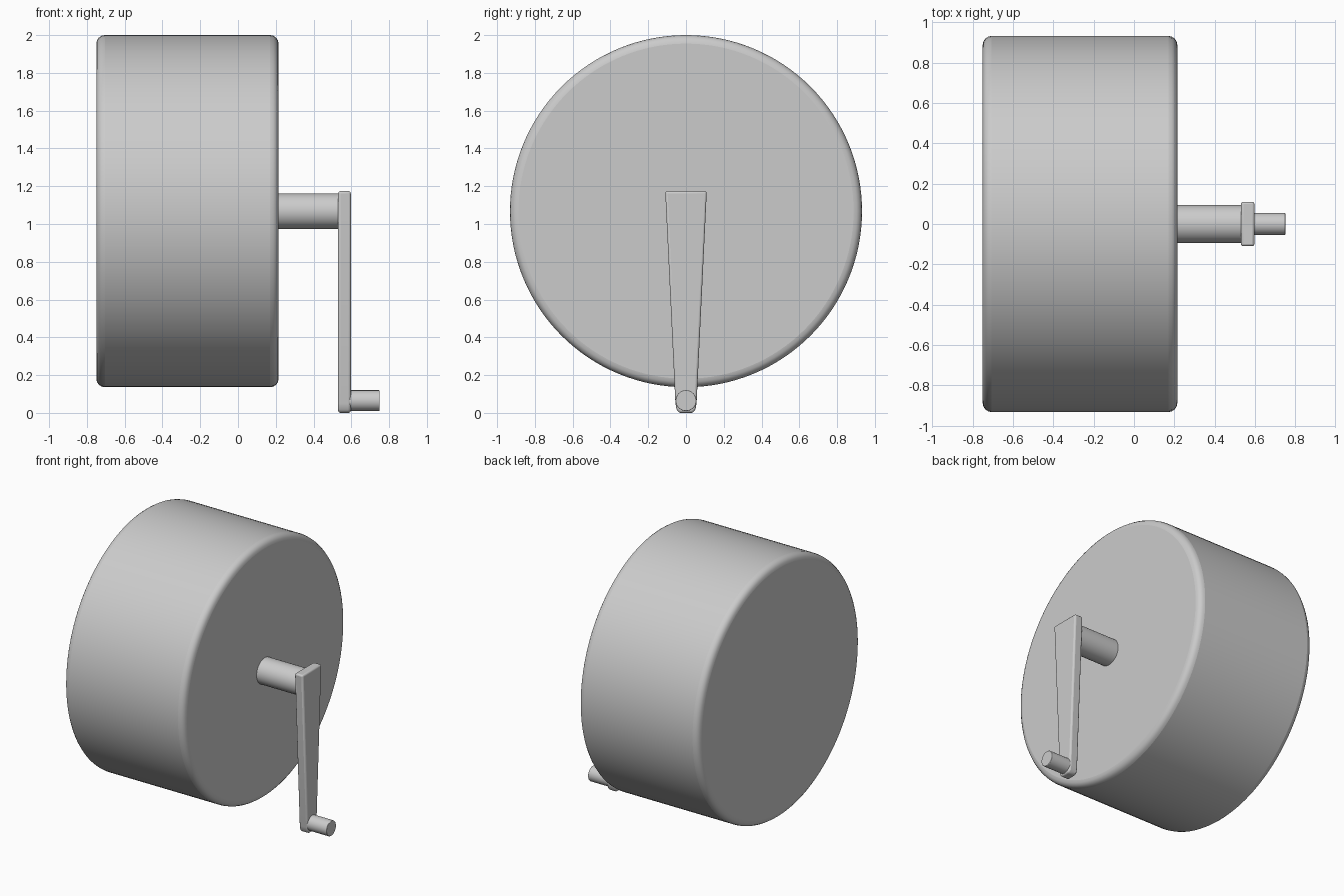
import bpy, bmesh, math
from mathutils import Matrix

if "Cube" in bpy.data.objects:
    bpy.data.objects.remove(bpy.data.objects["Cube"])

AXLE_Z = 1.068


def finish(name, bm, bevel=0.0, segments=4, angle=40):
    bmesh.ops.recalc_face_normals(bm, faces=bm.faces[:])
    mesh = bpy.data.meshes.new(name)
    bm.to_mesh(mesh)
    bm.free()
    obj = bpy.data.objects.new(name, mesh)
    bpy.context.collection.objects.link(obj)
    if bevel:
        mod = obj.modifiers.new("rounded_edges", 'BEVEL')
        mod.width = bevel
        mod.segments = segments
        mod.limit_method = 'ANGLE'
        mod.angle_limit = math.radians(35)
    bpy.ops.object.select_all(action='DESELECT')
    obj.select_set(True)
    bpy.context.view_layer.objects.active = obj
    bpy.ops.object.shade_smooth_by_angle(angle=math.radians(angle))
    return obj


def x_cylinder(name, x0, x1, radius, z, sides, bevel=0.0):
    """Capped cylinder lying along x."""
    bm = bmesh.new()
    place = Matrix.Translation(((x0 + x1) / 2, 0, z)) @ Matrix.Rotation(math.pi / 2, 4, 'Y')
    bmesh.ops.create_cone(bm, cap_ends=True, segments=sides, radius1=radius,
                          radius2=radius, depth=x1 - x0, matrix=place)
    return finish(name, bm, bevel)


# Drum with rounded rims
x_cylinder("drum", -0.75, 0.215, 0.932, AXLE_Z, 128, 0.045)

# Axle from the drum to the crank
x_cylinder("axle", 0.20, 0.54, 0.094, AXLE_Z, 48)

# Tapered crank arm: half outline (y, z), mirrored and extruded along x
half = [(0.11, 1.174), (0.056, 0.05), (0.05, 0.018), (0.036, 0.0)]
outline = half + [(-y, z) for y, z in reversed(half)]
bm = bmesh.new()
face = bm.faces.new([bm.verts.new((0.53, y, z)) for y, z in outline])
ext = bmesh.ops.extrude_face_region(bm, geom=[face], use_keep_orig=True)
bmesh.ops.translate(bm, vec=(0.067, 0, 0),
                    verts=[g for g in ext["geom"] if isinstance(g, bmesh.types.BMVert)])
finish("crank_arm", bm, 0.012, 3)

# Handle at the end of the arm
x_cylinder("crank_handle", 0.585, 0.75, 0.055, 0.065, 40, 0.004)
